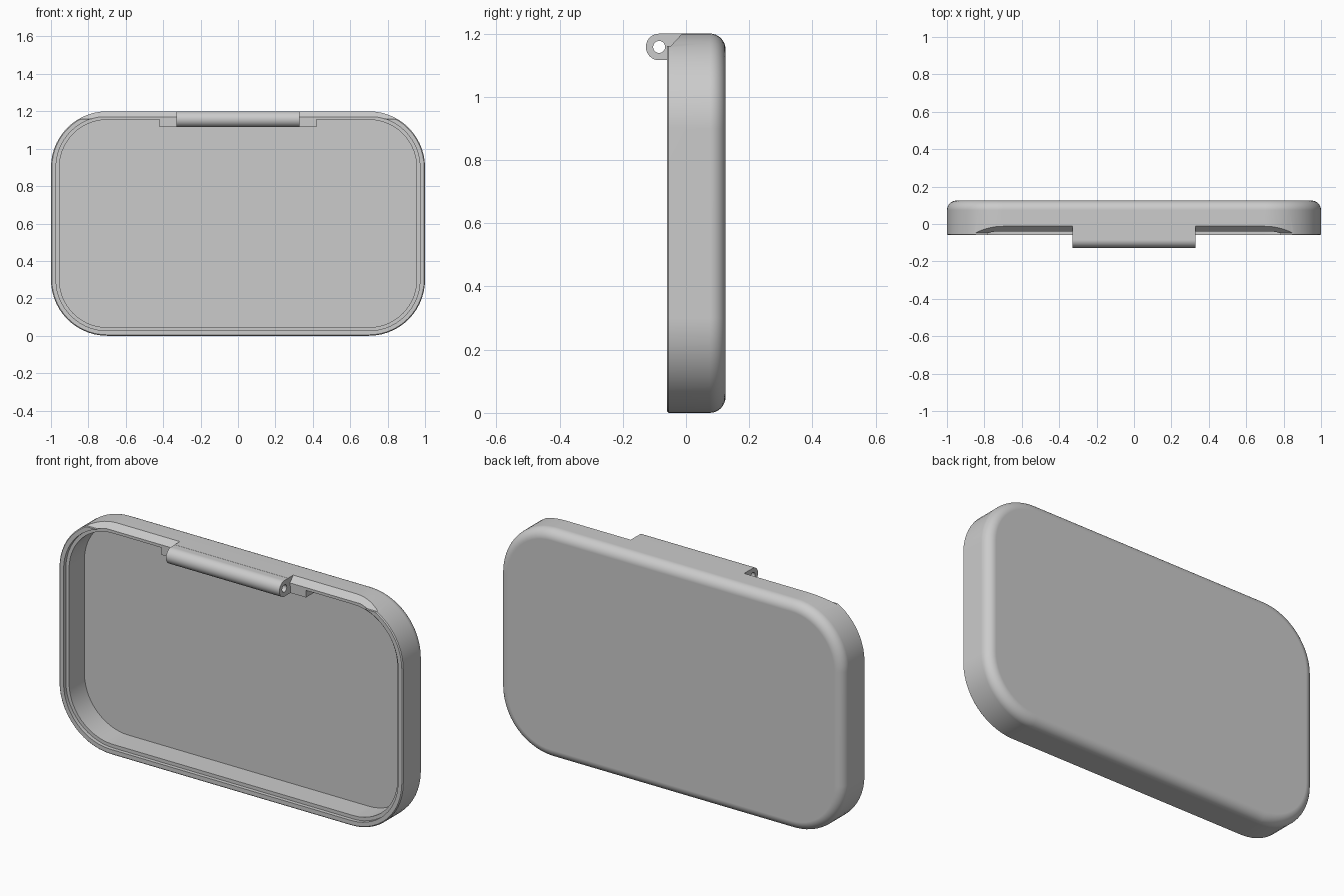
import bpy, bmesh
from math import sin, cos, pi, radians

cube = bpy.data.objects.get("Cube")
if cube:
    bpy.data.objects.remove(cube, do_unlink=True)

W, H, R = 2.0, 1.2, 0.3            # overall width, height, corner radius
FRONT, BACK = -0.06, 0.125
HINGE = 0.33                       # half length of the hinge

grey = bpy.data.materials.new("light grey plastic")
grey.use_nodes = True
grey.diffuse_color = (0.6, 0.6, 0.6, 1)
grey.node_tree.nodes["Principled BSDF"].inputs["Base Color"].default_value = (0.6, 0.6, 0.6, 1)


def make_object(name, bm):
    bmesh.ops.recalc_face_normals(bm, faces=bm.faces)
    mesh = bpy.data.meshes.new(name)
    bm.to_mesh(mesh)
    bm.free()
    mesh.materials.append(grey)
    ob = bpy.data.objects.new(name, mesh)
    bpy.context.collection.objects.link(ob)
    return ob


def activate(ob):
    bpy.ops.object.select_all(action='DESELECT')
    ob.select_set(True)
    bpy.context.view_layer.objects.active = ob


def prism(name, profile, x0, x1):
    """Extrude a (y, z) profile along x."""
    bm = bmesh.new()
    face = bm.faces.new([bm.verts.new((x0, y, z)) for y, z in profile])
    grown = bmesh.ops.extrude_face_region(bm, geom=[face])["geom"]
    verts = [v for v in grown if isinstance(v, bmesh.types.BMVert)]
    bmesh.ops.translate(bm, verts=verts, vec=(x1 - x0, 0, 0))
    return make_object(name, bm)


def boolean(ob, other, operation='DIFFERENCE'):
    other.hide_render = True
    mod = ob.modifiers.new("cut", 'BOOLEAN')
    mod.operation, mod.object, mod.solver = operation, other, 'EXACT'
    activate(ob)
    bpy.ops.object.modifier_apply(modifier=mod.name)
    bpy.data.objects.remove(other, do_unlink=True)


def arc(cy, cz, r, a0, a1, n):
    return [(cy + r * cos(a0 + (a1 - a0) * i / n), cz + r * sin(a0 + (a1 - a0) * i / n))
            for i in range(n + 1)]


def ring(bm, inset, y, n=14):
    """Rounded rectangle outline shrunk by inset."""
    points = []
    for k, (sx, sz) in enumerate([(1, 1), (-1, 1), (-1, -1), (1, -1)]):
        cx, cz = sx * (W / 2 - R), H / 2 + sz * (H / 2 - R)
        points += arc(cx, cz, R - inset, k * pi / 2, (k + 1) * pi / 2, n)
    return [bm.verts.new((x, y, z)) for x, z in points]


# Tray shell: rounded back, side wall, rim, stepped lip, cavity
fillet = 0.05
sections = [(fillet * (1 - sin(t)), BACK - fillet * (1 - cos(t)))
            for t in [i * pi / 16 for i in range(9)]]
sections += [(0, FRONT + 0.005), (0.005, FRONT), (0.027, FRONT),
             (0.027, -0.04), (0.045, -0.04), (0.045, 0.088)]
bm = bmesh.new()
rings = [ring(bm, inset, y) for inset, y in sections]
for a, b in zip(rings, rings[1:]):
    for i in range(len(a)):
        j = (i + 1) % len(a)
        bm.faces.new((a[i], a[j], b[j], b[i]))
bm.faces.new(rings[0])
bm.faces.new(rings[-1])
tray = make_object("tray_shell", bm)

# Thickened block behind the hinge
block = prism("hinge_block", [(-0.035, 1.115), (0.03, 1.115), (0.03, 1.18), (-0.035, 1.18)],
              -0.42, 0.42)
boolean(tray, block, 'UNION')

# Sloped clearance along the top edge either side of the hinge
for side in (-1, 1):
    cutter = prism("clearance_cutter",
                   [(-0.012, 1.25), (-0.012, 1.2), (-0.049, 1.16), (-0.2, 1.16), (-0.2, 1.25)],
                   side * HINGE, side * 0.95)
    boolean(tray, cutter)

# Hinge knuckle with pin hole
cy, cz, r = -0.085, 1.1575, 0.042
knuckle = prism("hinge_knuckle",
                arc(cy, cz, r, pi / 2, 3 * pi / 2, 20) + [(-0.02, cz - r), (-0.02, cz + r)],
                -HINGE, HINGE)
pin = prism("pin_cutter", arc(cy, cz, 0.019, 0, 2 * pi * 23 / 24, 23), -0.5, 0.5)
boolean(knuckle, pin)

# Smooth curves with crisp edges
for ob in (tray, knuckle):
    activate(ob)
    bpy.ops.object.shade_smooth_by_angle(angle=radians(30))
    mod = ob.modifiers.new("flat faces", 'WEIGHTED_NORMAL')
    mod.keep_sharp = True
